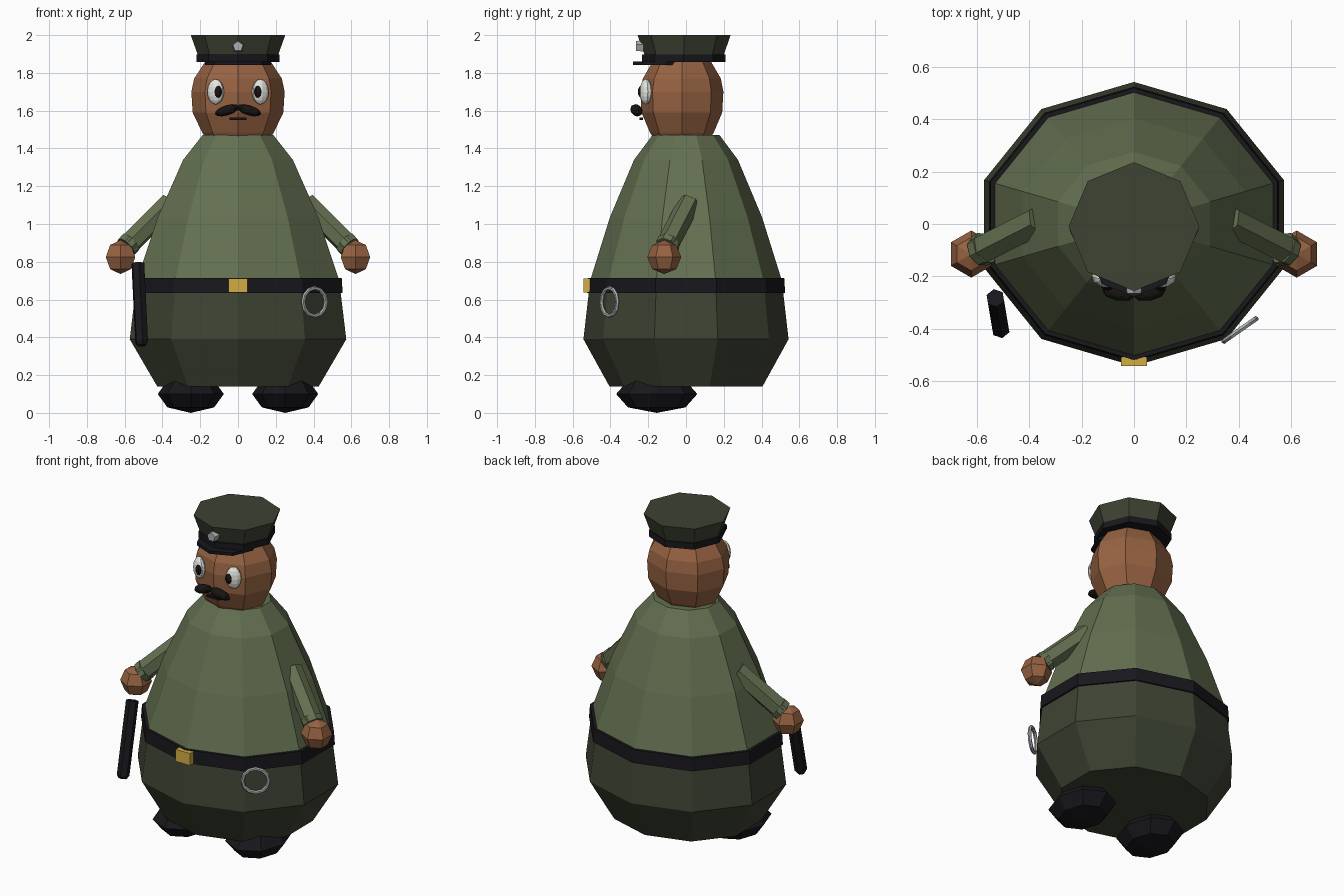
import bpy, bmesh
from math import sin, cos, pi, radians
from mathutils import Vector, Matrix

if "Cube" in bpy.data.objects:
    bpy.data.objects.remove(bpy.data.objects["Cube"])


def mat(name, r, g, b):
    m = bpy.data.materials.new(name)
    m.diffuse_color = (r, g, b, 1)
    m.use_nodes = True
    m.node_tree.nodes["Principled BSDF"].inputs["Base Color"].default_value = m.diffuse_color
    return m


SHIRT = mat("shirt_green", .125, .16, .08)
PANTS = mat("dark_green", .047, .056, .033)
SKIN = mat("skin", .31, .125, .055)
BLACK = mat("black", .009, .009, .012)
HAIR = mat("hair", .009, .007, .006)
WHITE = mat("white", .8, .8, .76)
GOLD = mat("gold", .65, .42, .06)
STEEL = mat("steel", .42, .43, .45)


def finish(name, bm, material):
    bmesh.ops.recalc_face_normals(bm, faces=bm.faces)
    me = bpy.data.meshes.new(name)
    bm.to_mesh(me)
    bm.free()
    me.materials.append(material)
    ob = bpy.data.objects.new(name, me)
    bpy.context.collection.objects.link(ob)
    return ob


def lathe(name, rings, n, material, cx=0, cy=0, sx=1.0, sy=1.0):
    """Closed stack of n-gons, (z, radius), with a corner facing the front."""
    bm = bmesh.new()
    loops = []
    for z, r in rings:
        loops.append([bm.verts.new((cx + sx * r * sin(2 * pi * i / n),
                                    cy - sy * r * cos(2 * pi * i / n), z)) for i in range(n)])
    for a, b in zip(loops, loops[1:]):
        for i in range(n):
            j = (i + 1) % n
            bm.faces.new((a[i], a[j], b[j], b[i]))
    bm.faces.new(loops[0])
    bm.faces.new(loops[-1])
    return finish(name, bm, material)


def ball(name, loc, scale, material, seg=8, rings=6, rot=None):
    bm = bmesh.new()
    m = Matrix.Translation(loc) @ (rot or Matrix()) @ Matrix.Diagonal((*scale, 1))
    bmesh.ops.create_uvsphere(bm, u_segments=seg, v_segments=rings, radius=1, matrix=m)
    return finish(name, bm, material)


def rod(name, a, b, r1, r2, n, material):
    a, b = Vector(a), Vector(b)
    rot = (b - a).to_track_quat('Z', 'Y').to_matrix().to_4x4()
    bm = bmesh.new()
    bmesh.ops.create_cone(bm, cap_ends=True, segments=n, radius1=r1, radius2=r2,
                          depth=(b - a).length, matrix=Matrix.Translation((a + b) / 2) @ rot)
    return finish(name, bm, material)


def box(name, loc, size, material):
    bm = bmesh.new()
    bmesh.ops.create_cube(bm, size=1, matrix=Matrix.Translation(loc) @ Matrix.Diagonal((*size, 1)))
    return finish(name, bm, material)


# Body: ten-sided pear shape with belt
lathe("trousers", [(.14, .405), (.39, .543), (.66, .512)], 10, PANTS, sx=1.11)
lathe("shirt", [(.66, .51), (.715, .503), (1.035, .403), (1.34, .275), (1.47, .178)],
      10, SHIRT, sx=1.11)
lathe("belt", [(.635, .525), (.715, .52)], 10, BLACK, sx=1.11)
box("belt_buckle", (0, -.525, .675), (.1, .035, .075), GOLD)

# Head and cap: eight-sided
lathe("head", [(1.455, .17), (1.485, .19), (1.59, .24), (1.70, .247), (1.77, .232), (1.865, .17)],
      8, SKIN, cy=-.022, sy=.89)
lathe("cap_band", [(1.858, .22), (1.897, .22)], 8, BLACK, cy=-.012)
lathe("cap_crown", [(1.893, .212), (2.0, .25)], 8, PANTS, cy=-.01, sy=.985)
lathe("cap_visor", [(1.843, .175), (1.861, .175)], 8, BLACK, cy=-.105)
rod("cap_badge", (0, -.225, 1.94), (0, -.265, 1.94), .034, .028, 5, STEEL)

# Face
box("mouth", (0, -.237, 1.557), (.09, .02, .014), HAIR)
for s, side in ((-1, "right"), (1, "left")):
    turn = Matrix.Rotation(s * radians(24), 4, 'Z')
    ball(side + "_eye", (s * .118, -.212, 1.70), (.047, .03, .067), WHITE, 10, 8, turn)
    ball(side + "_pupil", (s * .105, -.238, 1.70), (.023, .016, .032), HAIR, 8, 6, turn)
    tilt = Matrix.Rotation(s * radians(10), 4, 'Z') @ Matrix.Rotation(s * radians(17), 4, 'Y')
    ball(side + "_moustache", (s * .058, -.262, 1.602), (.068, .032, .027), HAIR, 8, 6, tilt)

    # Arms, hands and boots
    rod(side + "_arm", (s * .36, .015, 1.11), (s * .585, -.1, .885), .06, .06, 6, SHIRT)
    rod(side + "_cuff", (s * .568, -.091, .902), (s * .592, -.104, .878), .064, .062, 8, SHIRT)
    ball(side + "_hand", (s * .622, -.115, .825), (.09, .09, .09), SKIN, 6, 4)
    ball(side + "_boot", (s * .25, -.155, .1), (.175, .215, .1), BLACK, 8, 4)

# Baton
rod("baton", (-.53, -.283, .79), (-.51, -.402, .375), .036, .036, 6, BLACK)
rod("baton_tip", (-.51, -.402, .375), (-.509, -.407, .357), .036, .024, 6, BLACK)

# Handcuff ring hanging from the belt
bpy.ops.mesh.primitive_torus_add(major_segments=12, minor_segments=6, major_radius=.074,
                                 minor_radius=.011, location=(.405, -.405, .587),
                                 rotation=(radians(90), 0, radians(35)))
ring = bpy.context.object
ring.name = "handcuff_ring"
ring.data.materials.append(STEEL)
